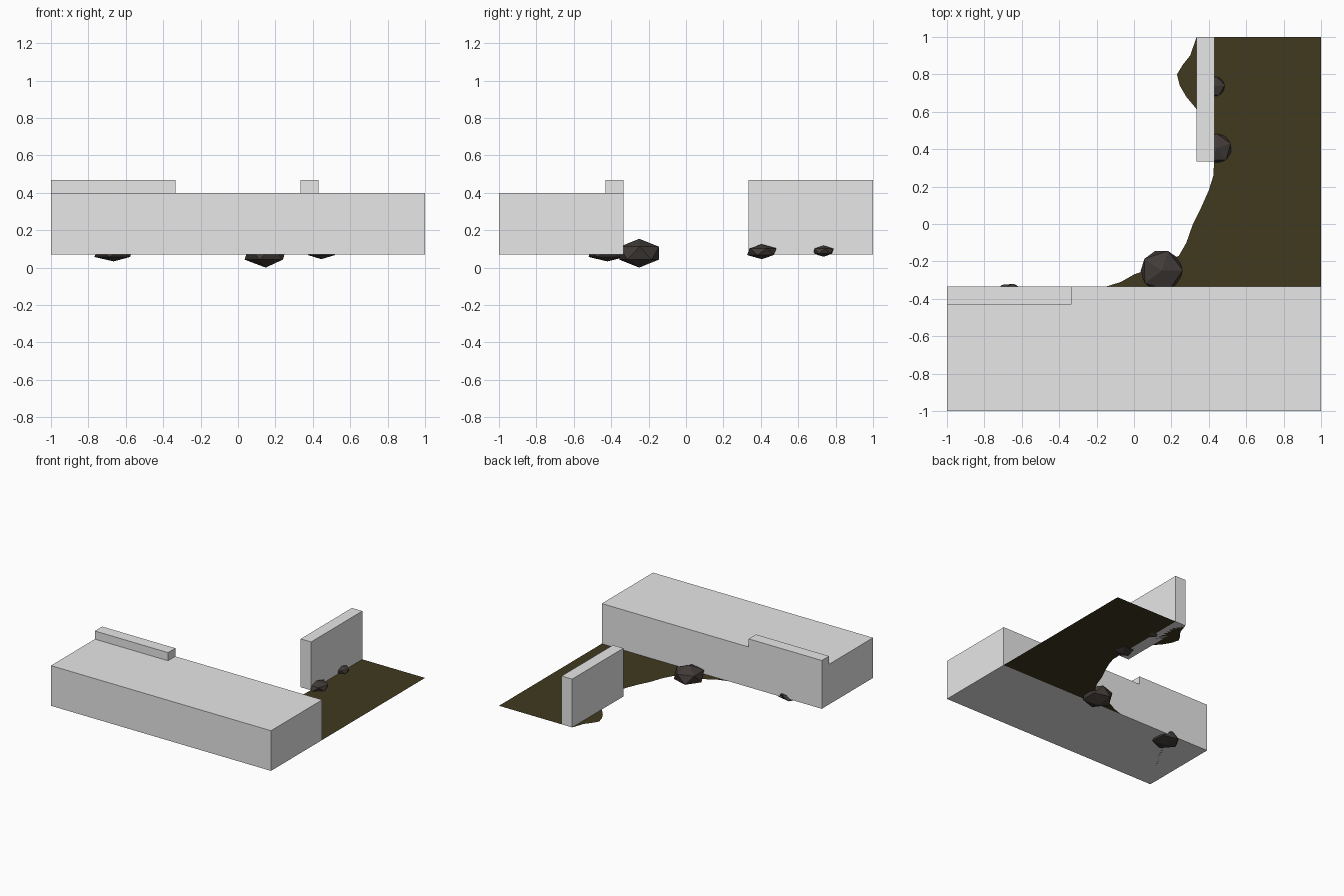
import bpy, bmesh, math

if "Cube" in bpy.data.objects:
    bpy.data.objects.remove(bpy.data.objects["Cube"])


def material(name, color):
    mat = bpy.data.materials.new(name)
    mat.diffuse_color = (*color, 1.0)
    mat.use_nodes = True
    mat.node_tree.nodes["Principled BSDF"].inputs["Base Color"].default_value = mat.diffuse_color
    return mat


GREY = material("pale_grey", (0.8, 0.8, 0.8))
EARTH = material("brown_earth", (0.052, 0.041, 0.0145))
STONE = material("dark_stone", (0.054, 0.045, 0.040))
BASE = 0.07  # ground level


def finish(bm, name, mat):
    mesh = bpy.data.meshes.new(name)
    bm.to_mesh(mesh)
    bm.free()
    mesh.materials.append(mat)
    obj = bpy.data.objects.new(name, mesh)
    bpy.context.collection.objects.link(obj)
    return obj


def box(name, x0, x1, y0, y1, z0, z1):
    bm = bmesh.new()
    bmesh.ops.create_cube(bm, size=1)
    for v in bm.verts:
        v.co = (x1 if v.co.x > 0 else x0, y1 if v.co.y > 0 else y0, z1 if v.co.z > 0 else z0)
    return finish(bm, name, GREY)


def rock(name, center, radii, turn):
    bm = bmesh.new()
    bmesh.ops.create_icosphere(bm, subdivisions=1, radius=1)
    obj = finish(bm, name, STONE)
    obj.location, obj.scale = center, radii
    obj.rotation_euler.z = math.radians(turn)
    return obj


# Raised block with a low parapet, and a separate wall
box("raised_block", -1, 1, -1, -0.335, BASE, 0.40)
box("parapet", -1, -0.335, -0.43, -0.335, 0.40, 0.467)
box("side_wall", 0.335, 0.43, 0.335, 1, BASE, 0.467)

# Flat ground sheet with a curved inner edge, level with the block's underside
outline = [(-1, -1), (1, -1), (1, 1), (0.335, 1), (0.30, 0.90), (0.26, 0.85),
           (0.23, 0.80), (0.245, 0.74), (0.28, 0.68), (0.33, 0.62), (0.39, 0.52),
           (0.43, 0.40), (0.425, 0.26), (0.40, 0.18), (0.36, 0.09), (0.315, 0.0),
           (0.28, -0.10), (0.24, -0.17), (0.15, -0.22), (0.0, -0.27),
           (-0.07, -0.31), (-0.15, -0.335), (-0.40, -0.41), (-0.67, -0.45),
           (-0.85, -0.40), (-1, -0.335)]
bm = bmesh.new()
bm.faces.new([bm.verts.new((x, y, BASE)) for x, y in outline])
bmesh.ops.triangulate(bm, faces=bm.faces[:])
finish(bm, "ground", EARTH)

# Half-buried faceted rocks along the edge
rock("large_rock", (0.148, -0.25, 0.077), (0.126, 0.124, 0.077), 1)
rock("wall_rock", (0.445, 0.405, 0.085), (0.085, 0.088, 0.04), 20)
rock("small_rock", (0.43, 0.735, 0.088), (0.062, 0.060, 0.03), 8)
rock("corner_rock", (-0.665, -0.42, 0.076), (0.115, 0.115, 0.043), 5)
